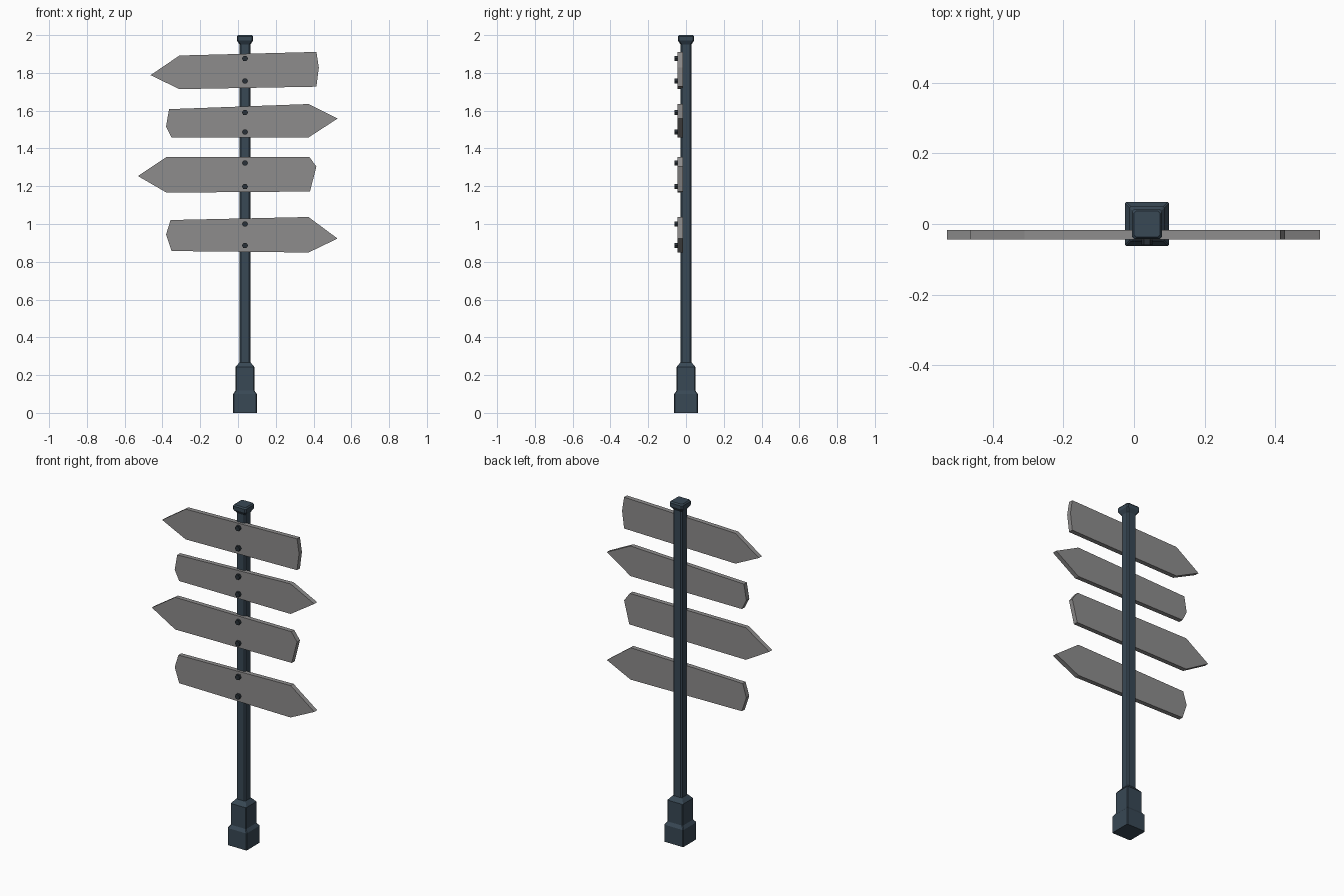
import bpy
import bmesh
from math import radians
from mathutils import Matrix

cube = bpy.data.objects.get("Cube")
if cube:
    bpy.data.objects.remove(cube, do_unlink=True)

POST_X = 0.037
BOARD_FRONT, BOARD_BACK = -0.044, -0.017


def material(name, rgb):
    mat = bpy.data.materials.new(name)
    mat.use_nodes = True
    mat.diffuse_color = (*rgb, 1)
    mat.node_tree.nodes["Principled BSDF"].inputs["Base Color"].default_value = (*rgb, 1)
    return mat


slate = material("slate_metal", (0.04, 0.065, 0.09))
grey = material("grey_board", (0.27, 0.265, 0.265))
dark = material("dark_bolt", (0.022, 0.03, 0.038))


def finish(name, bm, mat):
    bmesh.ops.recalc_face_normals(bm, faces=bm.faces)
    mesh = bpy.data.meshes.new(name)
    bm.to_mesh(mesh)
    bm.free()
    mesh.materials.append(mat)
    obj = bpy.data.objects.new(name, mesh)
    bpy.context.collection.objects.link(obj)
    return obj


def square_loft(name, profile, chamfer, mat):
    """Stack of square rings with cut corners, given as (half width, height)."""
    bm = bmesh.new()
    rings = []
    for h, z in profile:
        c = h - chamfer
        corners = [(h, -c), (h, c), (c, h), (-c, h), (-h, c), (-h, -c), (-c, -h), (c, -h)]
        rings.append([bm.verts.new((POST_X + x, y, z)) for x, y in corners])
    for low, high in zip(rings, rings[1:]):
        for i in range(len(low)):
            j = (i + 1) % len(low)
            bm.faces.new((low[i], low[j], high[j], high[i]))
    bm.faces.new(rings[0])
    bm.faces.new(rings[-1])
    return finish(name, bm, mat)


def board(name, outline):
    """Flat arrow board extruded from its front outline."""
    bm = bmesh.new()
    face = bm.faces.new([bm.verts.new((x, BOARD_FRONT, z)) for x, z in outline])
    extruded = bmesh.ops.extrude_face_region(bm, geom=[face])["geom"]
    verts = [v for v in extruded if isinstance(v, bmesh.types.BMVert)]
    bmesh.ops.translate(bm, verts=verts, vec=(0, BOARD_BACK - BOARD_FRONT, 0))
    return finish(name, bm, grey)


def bolt(name, z):
    """Hexagonal bolt head facing the front."""
    bm = bmesh.new()
    place = Matrix.Translation((POST_X, -0.049, z)) @ Matrix.Rotation(radians(90), 4, "X") \
        @ Matrix.Rotation(radians(30), 4, "Z")
    bmesh.ops.create_cone(bm, cap_ends=True, segments=6, radius1=0.016, radius2=0.016,
                          depth=0.022, matrix=place)
    return finish(name, bm, dark)


# Post, stepped base and flared cap
square_loft("post", [(0.029, 0.25), (0.029, 1.965)], 0.007, slate)
square_loft("base", [(0.0625, 0), (0.0625, 0.1), (0.05, 0.118),
                     (0.05, 0.243), (0.029, 0.268)], 0.004, slate)
square_loft("cap", [(0.029, 1.95), (0.043, 1.972), (0.043, 1.992), (0.037, 2.0)], 0.007, slate)

# Arrow boards, top to bottom, each with its two bolt heights
signs = {
    "top_board": ([(-0.463, 1.788), (-0.31, 1.714), (0.415, 1.727), (0.428, 1.828),
                   (0.415, 1.911), (-0.31, 1.892)], (1.876, 1.757)),
    "upper_board": ([(-0.381, 1.516), (-0.352, 1.458), (0.373, 1.458), (0.527, 1.558),
                     (0.373, 1.635), (-0.365, 1.608)], (1.59, 1.487)),
    "lower_board": ([(-0.53, 1.254), (-0.378, 1.166), (0.381, 1.172), (0.415, 1.304),
                     (0.378, 1.355), (-0.378, 1.355)], (1.323, 1.198)),
    "bottom_board": ([(-0.381, 0.944), (-0.352, 0.857), (0.373, 0.849), (0.527, 0.923),
                      (0.373, 1.037), (-0.357, 1.021)], (1.0, 0.886)),
}
for name, (outline, heights) in signs.items():
    board(name, outline)
    for side, z in zip(("upper", "lower"), heights):
        bolt(f"{name}_{side}_bolt", z)
